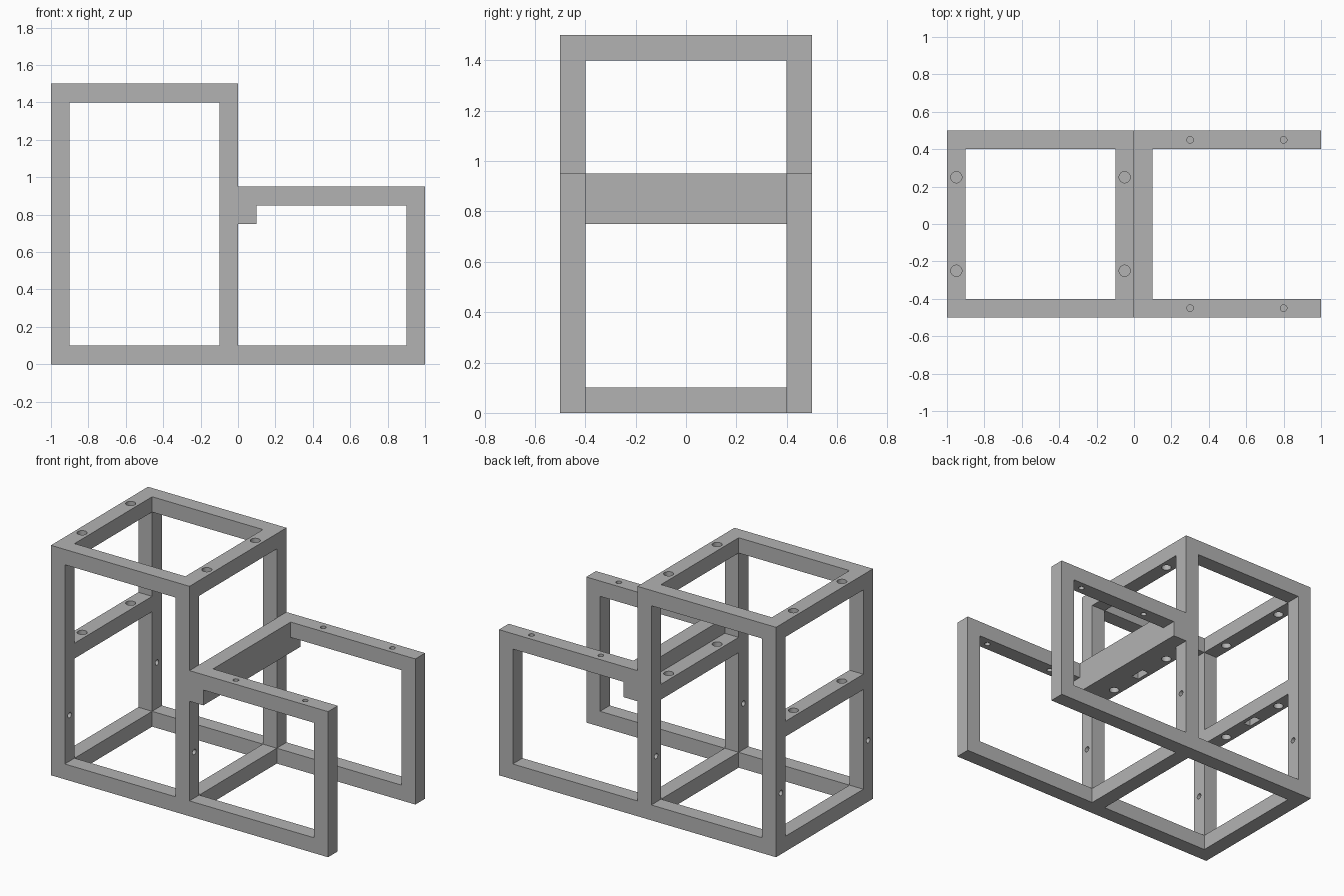
import bpy, bmesh
from mathutils import Matrix, Vector

cube = bpy.data.objects.get("Cube")
if cube:
    bpy.data.objects.remove(cube, do_unlink=True)

GREY = (0.45, 0.45, 0.45, 1)
mat = bpy.data.materials.new("plain grey")
mat.use_nodes = True
mat.diffuse_color = GREY
mat.node_tree.nodes["Principled BSDF"].inputs["Base Color"].default_value = GREY

T = 0.1                      # beam thickness
BIG, SMALL = 0.03, 0.0175    # hole radii


def finish(name, bm):
    bmesh.ops.recalc_face_normals(bm, faces=bm.faces)
    mesh = bpy.data.meshes.new(name)
    bm.to_mesh(mesh)
    bm.free()
    mesh.materials.append(mat)
    obj = bpy.data.objects.new(name, mesh)
    bpy.context.collection.objects.link(obj)
    return obj


def prism(name, outline, y0, y1):
    """Extrude an (x, z) outline from y0 to y1."""
    bm = bmesh.new()
    face = bm.faces.new([bm.verts.new((x, y0, z)) for x, z in outline])
    moved = bmesh.ops.extrude_face_region(bm, geom=[face])["geom"]
    bmesh.ops.translate(bm, vec=(0, y1 - y0, 0),
                        verts=[v for v in moved if isinstance(v, bmesh.types.BMVert)])
    return finish(name, bm)


def box(name, x0, x1, y0, y1, z0, z1):
    return prism(name, [(x0, z0), (x1, z0), (x1, z1), (x0, z1)], y0, y1)


def drill(centre, radius, axis="Z"):
    """Cylinder cutter, long enough to pass through one beam."""
    bm = bmesh.new()
    turn = Matrix.Rotation(1.5707963, 4, "Y") if axis == "X" else Matrix()
    bmesh.ops.create_cone(bm, cap_ends=True, segments=32, radius1=radius,
                          radius2=radius, depth=T * 1.4,
                          matrix=Matrix.Translation(Vector(centre)) @ turn)
    return finish("cutter", bm)


def cut(obj, cutters):
    bpy.ops.object.select_all(action="DESELECT")
    bpy.context.view_layer.objects.active = obj
    obj.select_set(True)
    for cutter in cutters:
        cutter.hide_render = True
        mod = obj.modifiers.new("cut", "BOOLEAN")
        mod.operation, mod.solver, mod.object = "DIFFERENCE", "EXACT", cutter
        bpy.ops.object.modifier_apply(modifier=mod.name)
        bpy.data.objects.remove(cutter, do_unlink=True)
    bpy.ops.object.shade_smooth_by_angle()


# Stepped side frames: tall bay, low bay, and a notch under the low rail
outline = [(-1, 0), (1, 0), (1, 0.95), (0, 0.95), (0, 1.5), (-1, 1.5)]
low_window = [(0, T), (0.9, T), (0.9, 0.85), (T, 0.85), (T, 0.75), (0, 0.75)]
for side, y in (("front", -0.45), ("back", 0.45)):
    frame = prism(side + "_side_frame", outline, y - T / 2, y + T / 2)
    cutters = [box("cutter", -0.9, -T, y - T, y + T, T, 1.4),
               prism("cutter", low_window, y - T, y + T)]
    cutters += [drill((x, y, 0.9), SMALL) for x in (0.3, 0.8)]
    cutters += [drill((x, y, 0.4), SMALL, "X") for x in (-0.95, -0.05)]
    cut(frame, cutters)

# Cross rails of the tall bay, at three levels
for side, x in (("outer", -0.95), ("inner", -0.05)):
    for level, z in (("bottom", 0), ("middle", 0.75), ("top", 1.4)):
        rail = box(f"{level}_{side}_cross_rail", x - T / 2, x + T / 2, -0.4, 0.4, z, z + T)
        cutters = []
        if level != "bottom":
            cutters = [drill((x, y, z + T / 2), BIG) for y in (-0.25, 0.25)]
        if level == "middle":   # blind slot underneath
            cutters.append(box("cutter", x - 0.025, x + 0.025, -0.05, 0.05, z - T, z + 0.05))
        cut(rail, cutters)

# Deep crossbeam joining the low bay to the tall bay
box("deep_crossbeam", 0, T, -0.4, 0.4, 0.75, 0.95)
